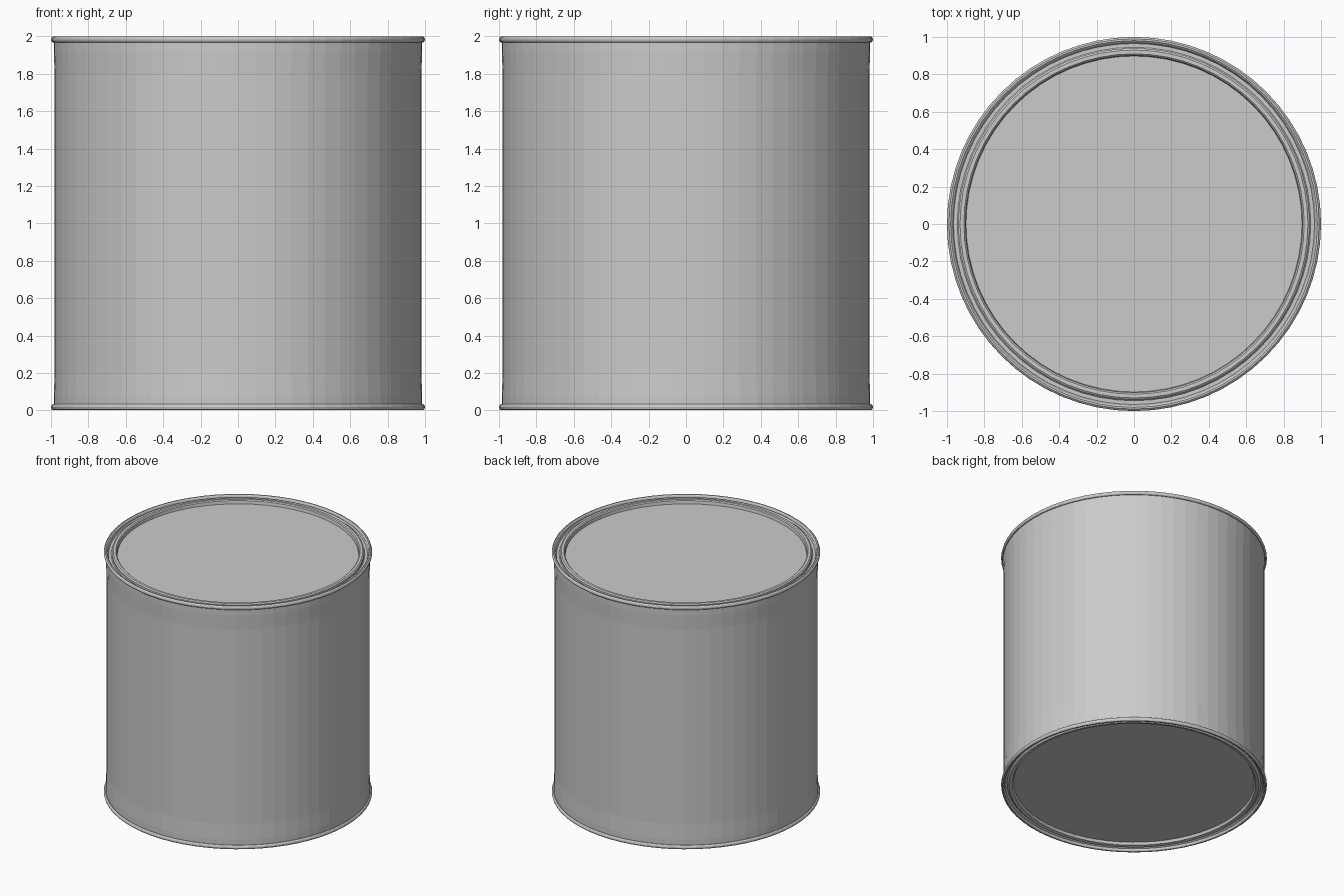
import bpy, bmesh, math

SIDES = 64

cube = bpy.data.objects.get("Cube")
if cube:
    bpy.data.objects.remove(cube, do_unlink=True)

tin = bpy.data.materials.new("tin grey")
tin.use_nodes = True
colour = (0.6, 0.6, 0.6, 1)
tin.diffuse_color = colour
tin.node_tree.nodes["Principled BSDF"].inputs["Base Color"].default_value = colour


def lathe(name, profile, closed=False):
    """Revolve (radius, height) points about z; radius 0 becomes a pole."""
    bm = bmesh.new()
    rings = []
    for r, z in profile:
        if r == 0:
            rings.append([bm.verts.new((0, 0, z))] * SIDES)
        else:
            angles = [2 * math.pi * i / SIDES for i in range(SIDES)]
            rings.append([bm.verts.new((r * math.cos(a), r * math.sin(a), z)) for a in angles])
    pairs = list(zip(rings, rings[1:]))
    if closed:
        pairs.append((rings[-1], rings[0]))
    for low, high in pairs:
        for i in range(SIDES):
            j = (i + 1) % SIDES
            corners = dict.fromkeys((low[i], low[j], high[j], high[i]))
            bm.faces.new(list(corners))
    mesh = bpy.data.meshes.new(name)
    bm.to_mesh(mesh)
    bm.free()
    mesh.materials.append(tin)
    obj = bpy.data.objects.new(name, mesh)
    bpy.context.collection.objects.link(obj)
    return obj


def bead(name, radius, height, half_width, half_height):
    """Rolled seam with a rounded cross-section."""
    steps = [2 * math.pi * k / 10 for k in range(10)]
    lathe(name, [(radius + half_width * math.cos(a), height + half_height * math.sin(a))
                 for a in steps], closed=True)


# Wall, flaring slightly into both seams
lathe("can_wall", [(0.985, 0.015), (0.985, 0.08), (0.98, 0.2),
                   (0.98, 1.8), (0.985, 1.92), (0.985, 1.98)])

# Rolled seams at both ends
bead("top_seam", 0.985, 1.983, 0.015, 0.017)
bead("bottom_seam", 0.985, 0.017, 0.015, 0.017)

# Recessed base panel with a stepped edge
lathe("base_panel", [(0, 0.04), (0.905, 0.04), (0.915, 0.02), (0.94, 0.015),
                     (0.955, 0.03), (0.975, 0.02)])

# Groove ring inside the top seam
lathe("lid_seat", [(0.975, 1.985), (0.965, 1.965), (0.945, 1.965), (0.935, 1.975)])

# Push-in lid with a raised lip and a sunken centre
lathe("lid", [(0.94, 1.965), (0.94, 1.985), (0.93, 1.992), (0.91, 1.992),
              (0.902, 1.985), (0.898, 1.96), (0, 1.96)])
